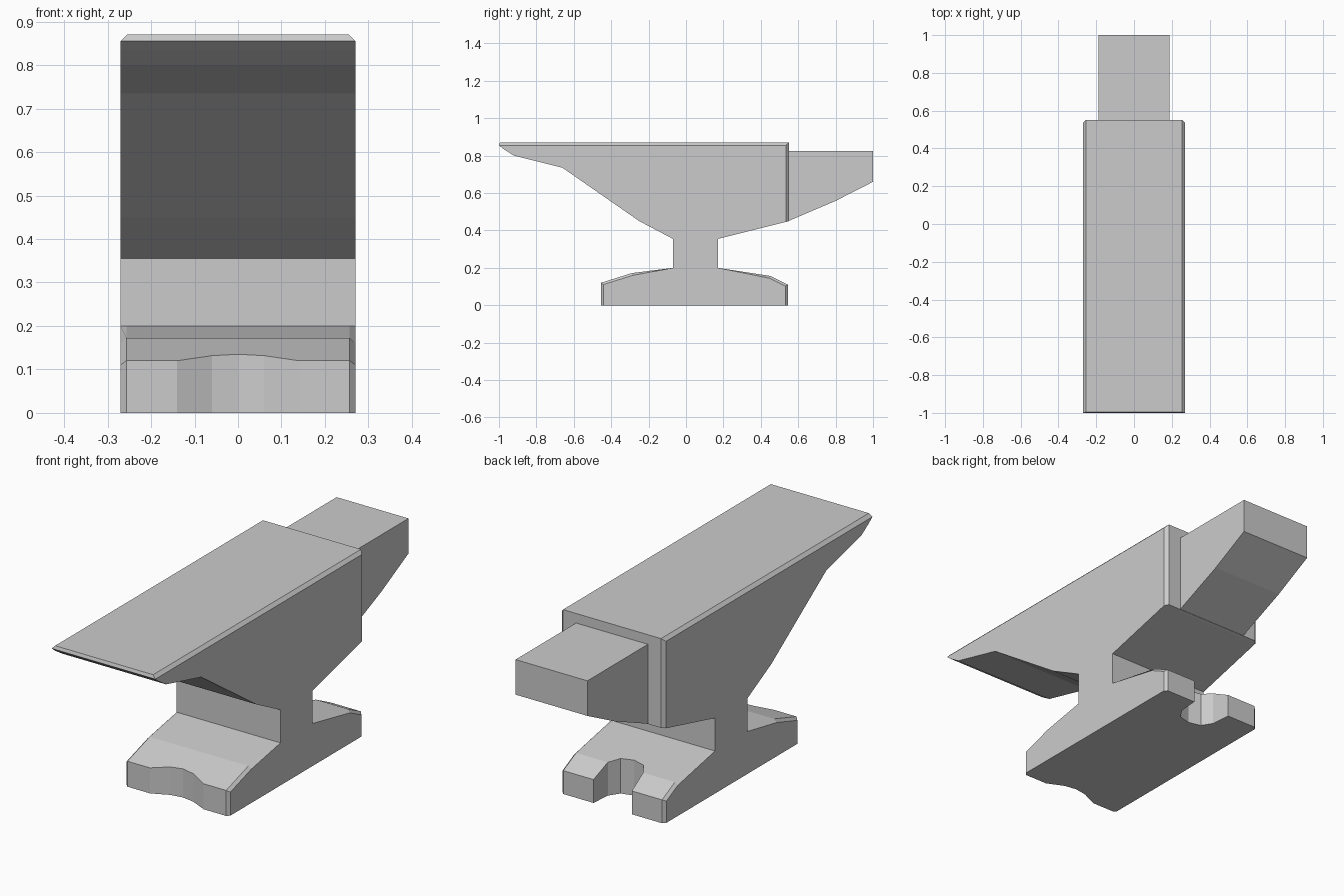
import bpy, bmesh

if "Cube" in bpy.data.objects:
    bpy.data.objects.remove(bpy.data.objects["Cube"])


def prism(name, pts, lo, hi, axis):
    """Extrude a closed outline along x (points are y,z) or z (points are x,y)."""
    bm = bmesh.new()
    place = (lambda p: (lo, p[0], p[1])) if axis == 'X' else (lambda p: (p[0], p[1], lo))
    face = bm.faces.new([bm.verts.new(place(p)) for p in pts])
    res = bmesh.ops.extrude_face_region(bm, geom=[face])
    d = hi - lo
    vec = (d, 0, 0) if axis == 'X' else (0, 0, d)
    bmesh.ops.translate(bm, vec=vec, verts=[v for v in res['geom'] if isinstance(v, bmesh.types.BMVert)])
    bmesh.ops.recalc_face_normals(bm, faces=bm.faces)
    mesh = bpy.data.meshes.new(name)
    obj = bpy.data.objects.new(name, mesh)
    bpy.context.collection.objects.link(obj)
    bm.to_mesh(mesh)
    bm.free()
    return obj


def chamfer(obj, width, test):
    """Flat bevel on the edges running along the sides that pass the test."""
    bm = bmesh.new()
    bm.from_mesh(obj.data)
    edges = []
    for e in bm.edges:
        a, b = e.verts[0].co, e.verts[1].co
        if abs(a.x - b.x) < 1e-4 and test((a + b) / 2):
            edges.append(e)
    bmesh.ops.bevel(bm, geom=edges, offset=width, offset_type='OFFSET',
                    segments=1, affect='EDGES', clamp_overlap=True)
    bm.to_mesh(obj.data)
    bm.free()


# Body, waist and foot from one side profile
profile = [(-0.455, 0), (0.545, 0), (0.545, 0.11), (0.45, 0.157), (0.17, 0.2),
           (0.17, 0.355), (0.55, 0.45), (0.55, 0.87), (-0.995, 0.87), (-1, 0.855),
           (-0.975, 0.835), (-0.92, 0.8), (-0.66, 0.735), (-0.25, 0.45),
           (-0.07, 0.355), (-0.07, 0.2), (-0.29, 0.172), (-0.455, 0.12)]
body = prism("anvil_body", profile, -0.27, 0.27, 'X')
# Worn edges: top sides, back corners, foot ends and foot slopes
chamfer(body, 0.017, lambda m: m.z > 0.865 or (m.y > 0.549 and m.z > 0.5))
chamfer(body, 0.013, lambda m: 0.01 < m.z < 0.195 and abs(m.x) > 0.26)

# Square horn at the back
prism("back_horn", [(0.54, 0.825), (1, 0.825), (1, 0.66), (0.8, 0.558), (0.54, 0.447)],
      -0.187, 0.187, 'X')

# Cut-outs in the foot: shallow wave in front, deep rounded notch behind
front = [(-0.14, -0.455), (-0.06, -0.418), (0, -0.408), (0.06, -0.418), (0.14, -0.455)]
back = [(0.1, 0.545), (0.092, 0.45), (0.06, 0.4), (0, 0.385), (-0.06, 0.4), (-0.092, 0.45), (-0.1, 0.545)]
for name, pts, end in (("front_foot_cutter", front, -0.6), ("back_foot_cutter", back, 0.7)):
    outline = [(pts[0][0], end)] + pts + [(pts[-1][0], end)]
    cutter = prism(name, outline, -0.1, 0.3, 'Z')
    cutter.hide_render = True
    cutter.hide_viewport = True
    mod = body.modifiers.new(name, 'BOOLEAN')
    mod.operation = 'DIFFERENCE'
    mod.solver = 'EXACT'
    mod.object = cutter
